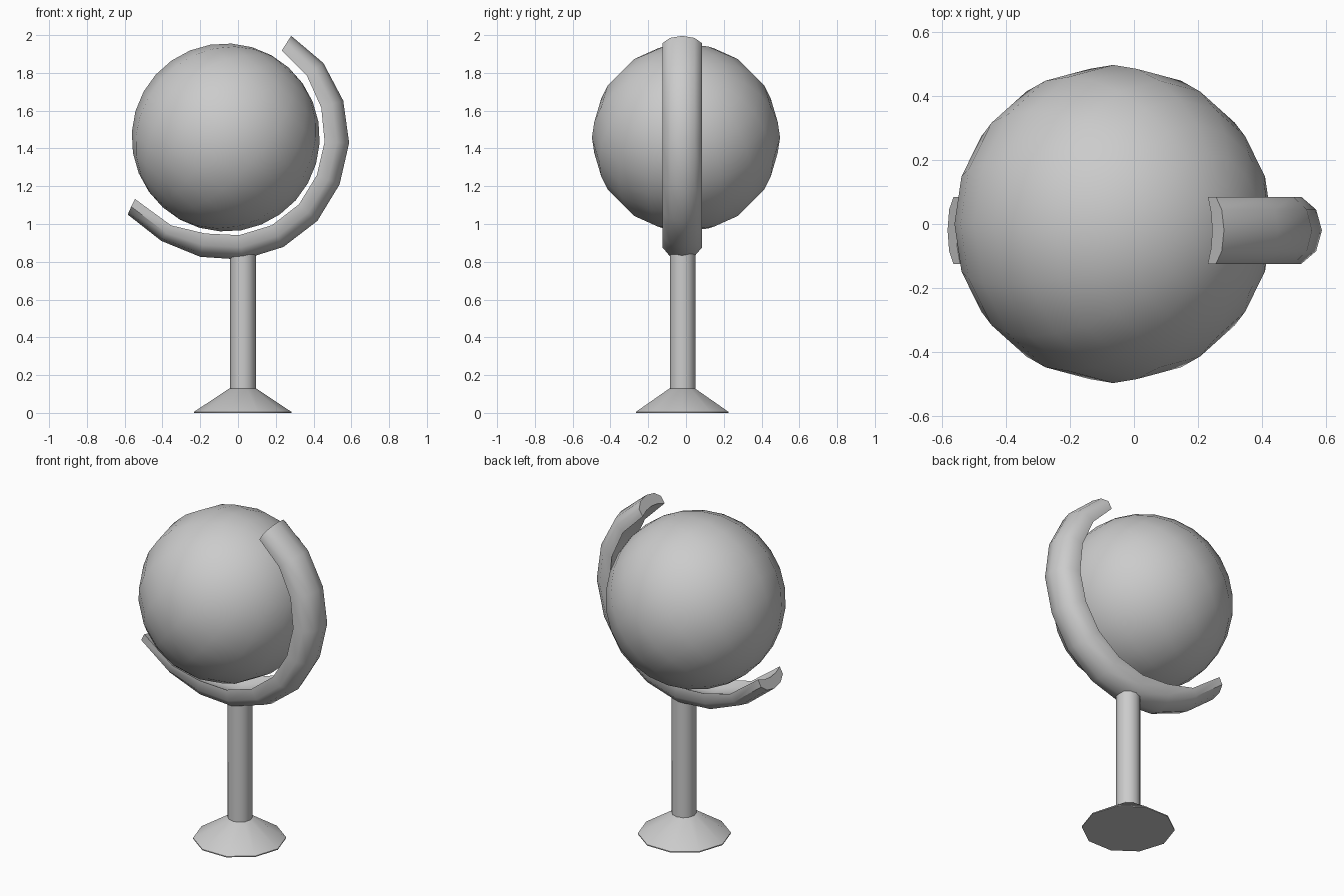
import bpy, bmesh, math

if "Cube" in bpy.data.objects:
    bpy.data.objects.remove(bpy.data.objects["Cube"])

CX, CZ = -0.065, 1.458      # centre of the ball and the arm's arc
CY = -0.02                  # centre of arm and stand


def finish(name, bm, angle=50):
    bmesh.ops.recalc_face_normals(bm, faces=bm.faces)
    me = bpy.data.meshes.new(name)
    bm.to_mesh(me)
    bm.free()
    ob = bpy.data.objects.new(name, me)
    bpy.context.collection.objects.link(ob)
    bpy.ops.object.select_all(action='DESELECT')
    ob.select_set(True)
    bpy.context.view_layer.objects.active = ob
    bpy.ops.object.shade_smooth_by_angle(angle=math.radians(angle))
    return ob


def bridge(bm, rings):
    """Skin a list of vertex loops and cap both ends."""
    n = len(rings[0])
    for a, b in zip(rings, rings[1:]):
        for i in range(n):
            j = (i + 1) % n
            bm.faces.new((a[i], a[j], b[j], b[i]))
    bm.faces.new(rings[0])
    bm.faces.new(rings[-1])


def lathe(name, profile, sides, x, y):
    bm = bmesh.new()
    rings = []
    for r, z in profile:
        rings.append([bm.verts.new((x + r * math.cos(2 * math.pi * k / sides),
                                    y + r * math.sin(2 * math.pi * k / sides), z))
                      for k in range(sides)])
    bridge(bm, rings)
    return finish(name, bm)


# Tilted globe ball
bm = bmesh.new()
bmesh.ops.create_uvsphere(bm, u_segments=16, v_segments=14, radius=0.498)
ball = finish("globe_ball", bm)
ball.location = (CX, 0, CZ)
ball.rotation_euler = (0, math.radians(42), 0)

# Curved arm: hollowed D section swept around the ball, thinner at the tips
# section points: (fraction of thickness outward, y offset)
section = [(0.0, -0.105), (0.5, -0.105), (0.86, -0.065), (1.0, 0.0),
           (0.86, 0.065), (0.5, 0.105), (0.0, 0.105), (0.2, 0.055),
           (0.27, 0.0), (0.2, -0.055)]
inner = [0.547, 0.54, 0.53, 0.524, 0.522, 0.525, 0.525, 0.522, 0.52, 0.548, 0.58]
outer = [0.64, 0.65, 0.652, 0.654, 0.652, 0.656, 0.655, 0.653, 0.646, 0.645, 0.66]
bm = bmesh.new()
rings = []
for k, (ri, ro) in enumerate(zip(inner, outer)):
    a = math.radians(57.2 - k * 19.9)
    ring = []
    for f, y in section:
        r = ri + (ro - ri) * f
        t = a + (math.radians(4) * (1 - f) if k == 10 else 0) * -1
        ring.append(bm.verts.new((CX + r * math.cos(t), CY + y, CZ + r * math.sin(t))))
    rings.append(ring)
bridge(bm, rings)
finish("curved_arm", bm)

# Stand: round post on a ten-sided conical foot
lathe("post", [(0.068, 0.11), (0.068, 0.86)], 12, 0.026, CY + 0.002)
lathe("foot", [(0.257, 0.0), (0.257, 0.006), (0.07, 0.13)], 10, 0.025, CY)
